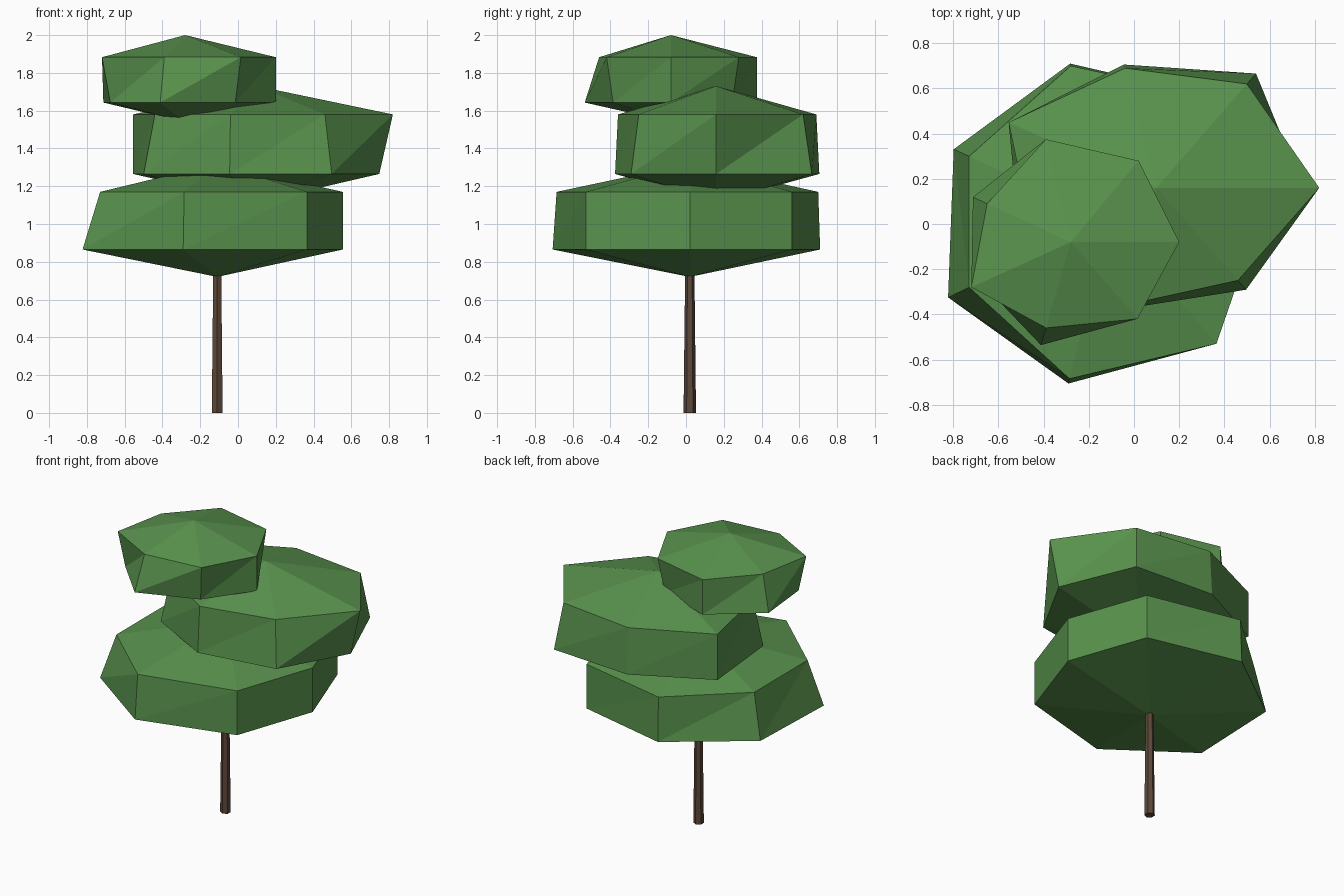
import bpy
import bmesh
import math

default_cube = bpy.data.objects.get("Cube")
if default_cube:
    bpy.data.objects.remove(default_cube, do_unlink=True)


def make_material(name, colour):
    material = bpy.data.materials.new(name)
    material.use_nodes = True
    material.diffuse_color = colour
    material.node_tree.nodes["Principled BSDF"].inputs["Base Color"].default_value = colour
    return material


leaf_green = make_material("leaf green", (0.10, 0.29, 0.075, 1))
bark_brown = make_material("bark brown", (0.11, 0.065, 0.042, 1))


def finish(bm, name, material):
    bmesh.ops.recalc_face_normals(bm, faces=bm.faces)
    mesh = bpy.data.meshes.new(name)
    bm.to_mesh(mesh)
    bm.free()
    mesh.materials.append(material)
    part = bpy.data.objects.new(name, mesh)
    bpy.context.collection.objects.link(part)
    return part


def foliage_tier(name, centre, heights, outline, flares):
    """Faceted crown: two rough rings closed by a shallow cone above and below."""
    cx, cy = centre
    bottom, low, high, top = heights
    bm = bmesh.new()
    upper = [bm.verts.new((x, y, high)) for x, y in outline]
    lower = [bm.verts.new((cx + (x - cx) * flare, cy + (y - cy) * flare, low))
             for (x, y), flare in zip(outline, flares)]
    peak = bm.verts.new((cx, cy, top))
    base = bm.verts.new((cx, cy, bottom))
    for i in range(len(outline)):
        j = (i + 1) % len(outline)
        bm.faces.new((upper[i], upper[j], peak))
        bm.faces.new((lower[j], lower[i], base))
        # Each side panel is split along its rising diagonal
        bm.faces.new((lower[i], lower[j], upper[j]))
        bm.faces.new((lower[i], upper[j], upper[i]))
    return finish(bm, name, leaf_green)


# Foliage: three offset tiers, corners listed counter-clockwise from +x
foliage_tier(
    "lower_foliage", (-0.11, 0.02), (0.72, 0.865, 1.17, 1.32),
    [(0.555, 0.02), (0.365, 0.56), (-0.28, 0.7), (-0.73, 0.3),
     (-0.73, -0.28), (-0.285, -0.685), (0.365, -0.53)],
    [1, 1, 1.015, 1.11, 1.15, 1.03, 1])

foliage_tier(
    "middle_foliage", (0.1, 0.16), (1.115, 1.265, 1.58, 1.73),
    [(0.82, 0.16), (0.5, 0.62), (-0.04, 0.69), (-0.555, 0.45),
     (-0.44, -0.1), (-0.04, -0.36), (0.46, -0.25)],
    [0.9, 1.1, 1.03, 1, 1.11, 1.03, 1.1])

foliage_tier(
    "upper_foliage", (-0.28, -0.08), (1.54, 1.643, 1.883, 2),
    [(0.2, -0.08), (0.02, 0.28), (-0.39, 0.375), (-0.65, 0.09),
     (-0.72, -0.28), (-0.39, -0.46), (0.015, -0.42)],
    [1, 0.9, 1, 1.17, 0.9, 1.2, 0.9])

# Trunk: slim tapered six-sided post reaching into the lowest tier
trunk_height = 0.8
bm = bmesh.new()
bmesh.ops.create_cone(bm, cap_ends=True, segments=6, radius1=0.033,
                      radius2=0.024, depth=trunk_height)
trunk = finish(bm, "trunk", bark_brown)
trunk.location = (-0.11, 0.02, trunk_height / 2)
